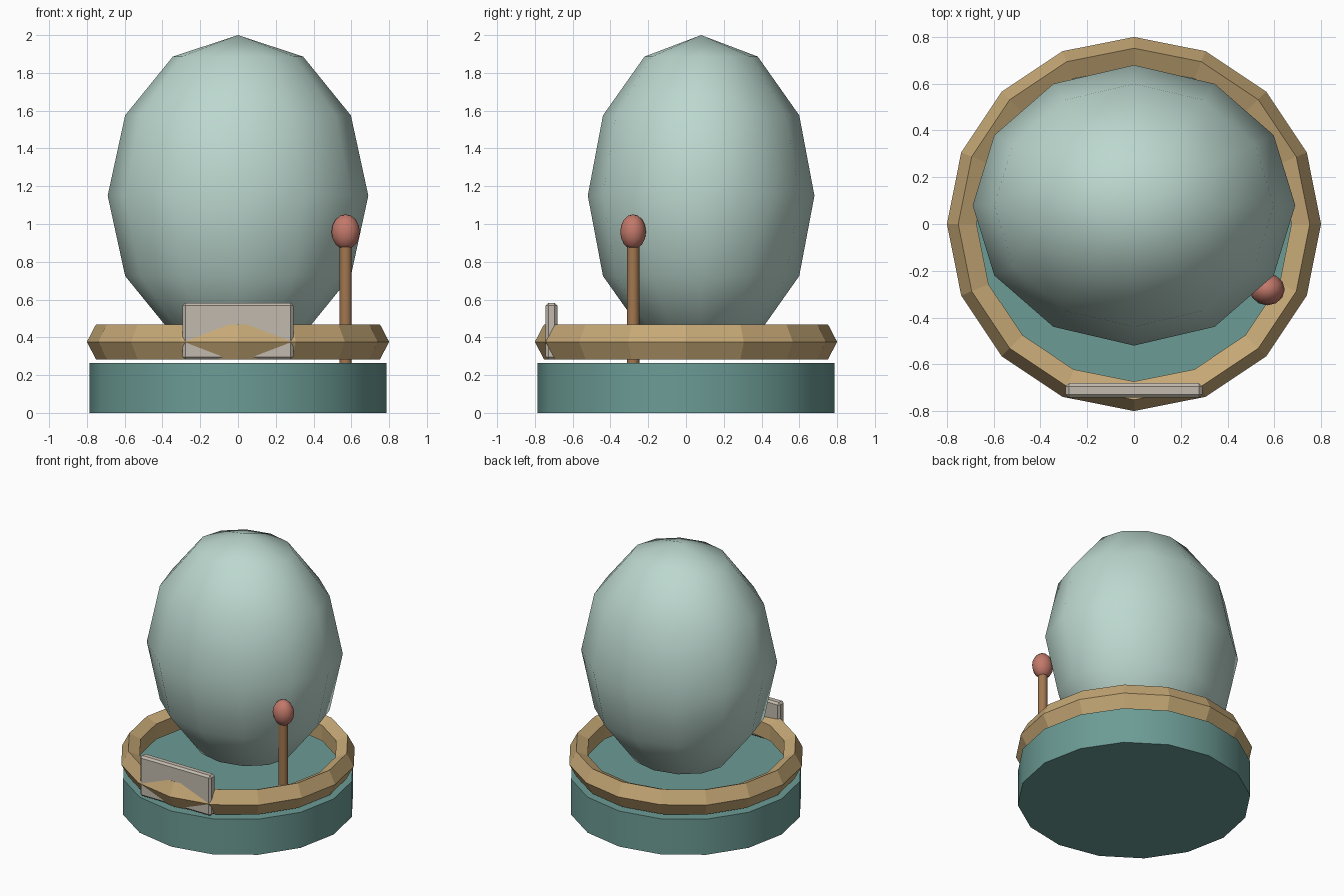
import bpy, bmesh, math
from mathutils import Matrix

if "Cube" in bpy.data.objects:
    bpy.data.objects.remove(bpy.data.objects["Cube"])


def material(name, rgb):
    m = bpy.data.materials.new(name)
    m.diffuse_color = (*rgb, 1)
    m.use_nodes = True
    m.node_tree.nodes["Principled BSDF"].inputs["Base Color"].default_value = m.diffuse_color
    return m


TEAL = material("teal", (0.15, 0.33, 0.30))
PALE_AQUA = material("pale_aqua", (0.50, 0.68, 0.62))
TAN = material("tan", (0.56, 0.39, 0.18))
WOOD = material("wood_brown", (0.36, 0.185, 0.08))
CORAL = material("coral", (0.54, 0.19, 0.145))
STONE = material("stone_grey", (0.54, 0.49, 0.42))


def finish(name, mat, smooth_angle=None):
    ob = bpy.context.object
    ob.name = ob.data.name = name
    ob.data.materials.append(mat)
    bpy.ops.object.transform_apply(location=False, rotation=True, scale=True)
    if smooth_angle:
        bpy.ops.object.shade_smooth_by_angle(angle=math.radians(smooth_angle))
    return ob


def cylinder(name, mat, x, y, z0, z1, radius, sides):
    bpy.ops.mesh.primitive_cylinder_add(vertices=sides, radius=radius, depth=z1 - z0,
                                        location=(x, y, (z0 + z1) / 2))
    return finish(name, mat, 40)


def ellipsoid(name, mat, centre, radii, segments, rings):
    bpy.ops.mesh.primitive_uv_sphere_add(segments=segments, ring_count=rings,
                                         radius=1, location=centre)
    bpy.context.object.scale = radii
    return finish(name, mat, 60)


# Round base drum
cylinder("base", TEAL, 0, 0, 0, 0.265, 0.787, 16)

# Faceted rim ring hovering just above the base
bpy.ops.mesh.primitive_torus_add(major_segments=16, minor_segments=5, major_radius=0.73,
                                 minor_radius=0.07, location=(0, 0, 0.376))
bpy.context.object.scale = (1, 1, 1.4)
finish("rim_ring", TAN)

# Large egg-shaped dome
ellipsoid("dome", PALE_AQUA, (0, 0.08, 1.15), (0.69, 0.60, 0.85), 12, 6)

# Lever with a round knob
cylinder("lever_rod", WOOD, 0.57, -0.28, 0.22, 0.92, 0.033, 10)
ellipsoid("lever_knob", CORAL, (0.57, -0.28, 0.958), (0.075, 0.068, 0.093), 12, 8)

# Bevelled plaque across the front of the ring
bpy.ops.mesh.primitive_cube_add(size=1, location=(0, -0.712, 0.432))
bpy.context.object.scale = (0.585, 0.062, 0.30)
plaque = finish("front_plaque", STONE)
bevel = plaque.modifiers.new("edge_bevel", "BEVEL")
bevel.width = 0.014
bevel.segments = 1
